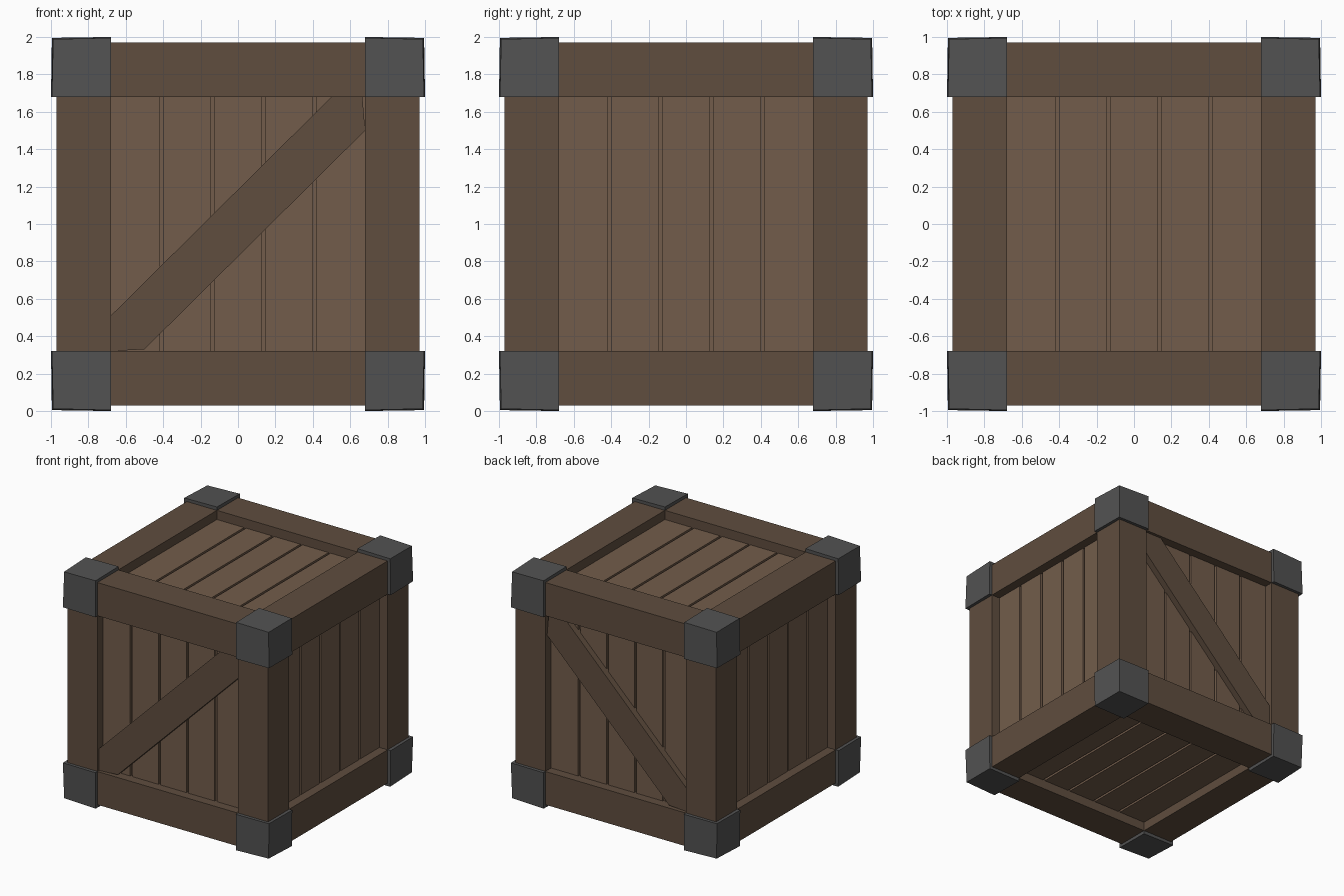
import bpy, bmesh
from itertools import product
from mathutils import Matrix, Vector

if "Cube" in bpy.data.objects:
    bpy.data.objects.remove(bpy.data.objects["Cube"])

IN, BEAM, PANEL, GROOVE = 0.68, 0.97, 0.89, 0.87
CENTRE = Vector((0, 0, 1))


def material(name, rgb):
    m = bpy.data.materials.new(name)
    m.diffuse_color = (*rgb, 1)
    m.use_nodes = True
    m.node_tree.nodes["Principled BSDF"].inputs["Base Color"].default_value = m.diffuse_color
    return m


PLANK = material("plank_wood", (0.17, 0.108, 0.070))
FRAME = material("frame_wood", (0.115, 0.075, 0.049))
METAL = material("dark_metal", (0.085, 0.085, 0.085))


def finish(name, bm, mat):
    bmesh.ops.recalc_face_normals(bm, faces=bm.faces)
    me = bpy.data.meshes.new(name)
    bm.to_mesh(me)
    bm.free()
    me.materials.append(mat)
    ob = bpy.data.objects.new(name, me)
    ob.location = CENTRE
    bpy.context.collection.objects.link(ob)
    return ob


def box(name, lo, hi, mat, rot=Matrix()):
    lo, hi = Vector(lo), Vector(hi)
    bm = bmesh.new()
    bmesh.ops.create_cube(bm, size=1)
    for v in bm.verts:
        v.co = rot @ ((lo + hi) / 2 + v.co * (hi - lo))
    return finish(name, bm, mat)


# Inner body: its surface is the floor of the plank grooves
box("inner_body", [-GROOVE] * 3, [GROOVE] * 3, PLANK)

# Five planks on each of the six sides, with narrow gaps
SIDES = {"top": (0, 'X'), "front": (90, 'X'), "bottom": (180, 'X'), "back": (270, 'X')}
PITCH, GAP = 2 * IN / 5, 0.02
for side in ("top", "front", "bottom", "back", "right", "left"):
    if side in SIDES:
        rot = Matrix.Rotation(SIDES[side][0] * 3.14159265 / 180, 4, 'X')
    else:
        turn = 1 if side == "right" else -1
        rot = (Matrix.Rotation(turn * 3.14159265 / 2, 4, 'Z')
               @ Matrix.Rotation(3.14159265 / 2, 4, 'X'))
    for i in range(5):
        x0 = -IN + i * PITCH + (GAP / 2 if i else -0.02)
        x1 = -IN + (i + 1) * PITCH - (GAP / 2 if i < 4 else -0.02)
        box(f"{side}_plank_{i + 1}", (x0, -0.7, 0.85), (x1, 0.7, PANEL), PLANK, rot)

# Twelve frame beams along the cube edges
for axis, a, b in product(range(3), (-1, 1), (-1, 1)):
    lo, hi = [0] * 3, [0] * 3
    lo[axis], hi[axis] = -0.7, 0.7
    for k, s in (((axis + 1) % 3, a), ((axis + 2) % 3, b)):
        lo[k], hi[k] = sorted((s * IN, s * BEAM))
    box(f"frame_beam_{'xyz'[axis]}", lo, hi, FRAME)

# Eight metal corner caps, pulled in slightly towards the outer corner
OUTER = {1: 1.0, 2: 0.995, 3: 0.988}
for sign in product((-1, 1), repeat=3):
    bm = bmesh.new()
    bmesh.ops.create_cube(bm, size=2)
    for v in bm.verts:
        out = [c > 0 for c in v.co]
        n = sum(out)
        v.co = [s * (OUTER[n] if o else IN - 0.001) for s, o in zip(sign, out)]
    finish("corner_cap", bm, METAL)

# Diagonal braces on front and back, both rising towards +x
OUTLINE = [(-0.68, -0.49), (0.5, 0.68), (0.665, 0.68),
           (0.68, 0.5), (-0.5, -0.67), (-0.68, -0.68)]
for name, s in (("front_brace", -1), ("back_brace", 1)):
    bm = bmesh.new()
    face = bm.faces.new([bm.verts.new((x, s * 0.86, z)) for x, z in OUTLINE])
    ext = bmesh.ops.extrude_face_region(bm, geom=[face])
    for v in ext["geom"]:
        if isinstance(v, bmesh.types.BMVert):
            v.co.y = s * 0.945
    finish(name, bm, FRAME)
